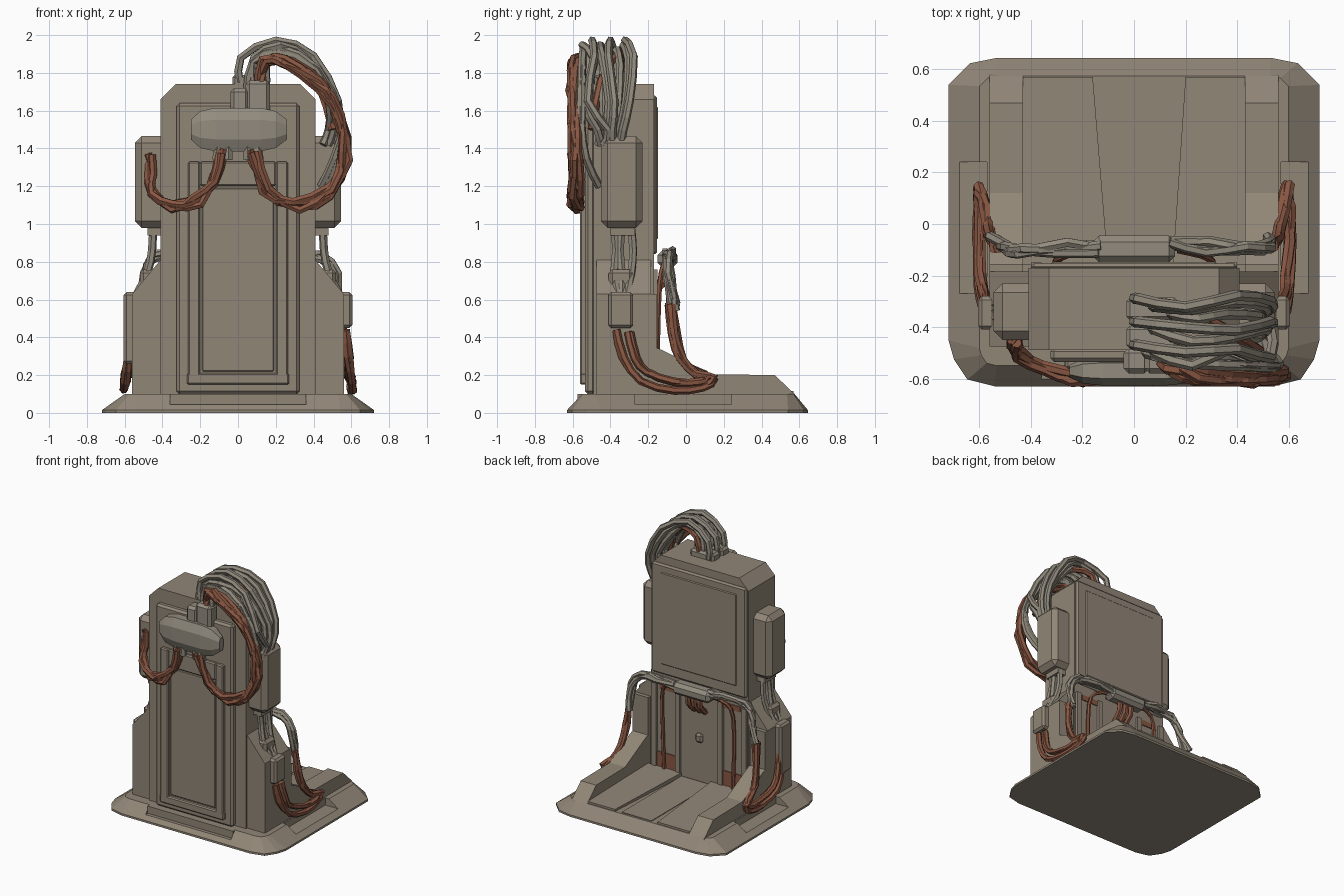
import bpy, bmesh, random
from mathutils import Vector

if "Cube" in bpy.data.objects:
    bpy.data.objects.remove(bpy.data.objects["Cube"])

random.seed(4)


def material(name, col):
    m = bpy.data.materials.new(name)
    m.diffuse_color = (*col, 1)
    m.use_nodes = True
    m.node_tree.nodes["Principled BSDF"].inputs["Base Color"].default_value = m.diffuse_color
    return m


TAUPE = material("taupe_metal", (0.285, 0.24, 0.185))
GREY = material("grey_sleeve", (0.29, 0.26, 0.21))
RUST = material("rust_cable", (0.25, 0.095, 0.055))


def add(name, bm, mat):
    bmesh.ops.recalc_face_normals(bm, faces=bm.faces)
    me = bpy.data.meshes.new(name)
    bm.to_mesh(me)
    bm.free()
    me.materials.append(mat)
    ob = bpy.data.objects.new(name, me)
    bpy.context.collection.objects.link(ob)
    return ob


def loft(name, rings, mat=TAUPE):
    bm = bmesh.new()
    vs = [[bm.verts.new(p) for p in r] for r in rings]
    n = len(vs[0])
    for a, b in zip(vs, vs[1:]):
        for i in range(n):
            bm.faces.new((a[i], a[(i + 1) % n], b[(i + 1) % n], b[i]))
    bm.faces.new(vs[0])
    bm.faces.new(vs[-1])
    return add(name, bm, mat)


def box(name, x, y, z, mat=TAUPE, bevel=0.0):
    bm = bmesh.new()
    bmesh.ops.create_cube(bm, size=1)
    for v in bm.verts:
        v.co = [(a + b) / 2 + c * abs(b - a) for (a, b), c in zip((x, y, z), v.co)]
    if bevel:
        bmesh.ops.bevel(bm, geom=bm.edges[:], offset=bevel, segments=1, affect='EDGES')
    return add(name, bm, mat)


def slab(name, half, y0, y1):
    """Symmetric front outline extruded along y."""
    pts = half + [(-x, z) for x, z in reversed(half)]
    return loft(name, [[(x, y, z) for x, z in pts] for y in (y0, y1)])


def spline_path(pts, steps=3):
    p = [pts[0]] + pts + [pts[-1]]
    out = []
    for a, b, c, d in zip(p, p[1:], p[2:], p[3:]):
        for k in range(steps):
            t = k / steps
            out.append(0.5 * (2 * b + (c - a) * t + (2 * a - 5 * b + 4 * c - d) * t * t
                              + (3 * b - a - 3 * c + d) * t ** 3))
    return out + [pts[-1]]


def cables(name, paths, r, mat):
    cu = bpy.data.curves.new(name, 'CURVE')
    cu.dimensions = '3D'
    cu.bevel_depth = r
    cu.bevel_resolution = 1
    cu.use_fill_caps = True
    for path in paths:
        pts = spline_path([Vector(p) for p in path], 2)
        sp = cu.splines.new('POLY')
        sp.points.add(len(pts) - 1)
        sp.use_smooth = False
        for q, co in zip(sp.points, pts):
            q.co = (*co, 1)
    tmp = bpy.data.objects.new(name + "_tmp", cu)
    bpy.context.collection.objects.link(tmp)
    me = bpy.data.meshes.new_from_object(tmp.evaluated_get(bpy.context.evaluated_depsgraph_get()))
    bpy.data.objects.remove(tmp)
    me.materials.clear()
    me.materials.append(mat)
    bpy.context.collection.objects.link(bpy.data.objects.new(name, me))


def bundle(path, n, spread):
    """n strands wandering around one path."""
    u = lambda: random.uniform(-spread, spread)
    return [[(x + u(), y + u(), z + u()) for x, y, z in path] for _ in range(n)]


def mirror(path, s):
    return [(s * x, y, z) for x, y, z in path]


# Base plate with sloped rim, side recesses and front recess
def outline(h, y0, y1, c, z):
    half = [(h - 1.7 * c, y0), (h - .7 * c, y0 + .25 * c), (h - .2 * c, y0 + c), (h, y0 + 1.7 * c),
            (h, y1 - c), (h - .8 * c, y1 - .2 * c), (h - 1.8 * c, y1)]
    return [(x, y, z) for x, y in half + [(-x, y) for x, y in reversed(half)]]


base = loft("base", [outline(.72, -.63, .645, .105, 0), outline(.72, -.63, .645, .105, .015),
                     outline(.6, -.55, .575, .04, .1)])
cuts = [box("cutter", (s * .57, s * .69), (-.27, .24), (.045, .3)) for s in (1, -1)]
cuts.append(box("cutter", (-.36, .36), (-.61, -.56), (.045, .3)))
for c in cuts:
    m = base.modifiers.new("recess", 'BOOLEAN')
    m.operation = 'DIFFERENCE'
    m.solver = 'EXACT'
    m.object = c
bpy.context.view_layer.update()
base.data = bpy.data.meshes.new_from_object(
    base.evaluated_get(bpy.context.evaluated_depsgraph_get()))
base.modifiers.clear()
for c in cuts:
    bpy.data.objects.remove(c)

# Floor panels and curbs behind the column
for s, x0, x1 in ((1, .15, .2), (-1, .1, .16)):
    foot = [(s * x0, -.16), (s * .43, -.16), (s * .43, .57), (s * x1, .57)]
    loft("floor_panel", [[(x, y, z + (.015 if y < 0 and z > .1 else 0)) for x, y in foot]
                         for z in (.08, .115)])
    prof = [(-.17, .08), (.585, .08), (.575, .1), (.47, .2), (.12, .205), (-.12, .33), (-.17, .35)]
    loft("curb", [[(s * x, y, z) for y, z in prof] for x in (.43, .56)])
box("floor_centre", (-.1, .15), (-.16, .56), (.08, .105))

# Column and wide lower housing
slab("column", [(.41, .08), (.41, 1.66), (.33, 1.74)], -.49, -.17)
slab("lower_housing", [(.56, .08), (.56, .63), (.41, .81)], -.475, -.185)
box("back_panel", (-.4, .4), (-.18, -.153), (.84, 1.68), TAUPE, .012)
box("back_inset", (-.32, .32), (-.16, -.147), (.92, 1.62), TAUPE, .006)

# Front door: stacked frame with a sunken centre
box("door", (-.325, .325), (-.535, -.48), (.1, 1.64), TAUPE, .015)
box("door_step", (-.36, .36), (-.575, -.48), (.045, .1))
for s in (1, -1):
    box("door_stile", (s * .2, s * .265), (-.562, -.52), (.18, 1.33), TAUPE, .008)
box("door_sill", (-.27, .27), (-.562, -.52), (.15, .21), TAUPE, .008)
box("door_lintel", (-.2, .2), (-.558, -.52), (1.2, 1.33), TAUPE, .008)
box("door_inset", (-.19, .19), (-.545, -.52), (.22, 1.19), TAUPE, .005)

# Alcove ribs with rust feet, posts and bolt
for s in (1, -1):
    box("alcove_post", (s * .43, s * .56), (-.2, -.155), (.1, .63))
    for x in (.18, .38):
        box("alcove_rib", (s * (x - .02), s * (x + .02)), (-.2, -.15), (.1, .76))
    box("alcove_panel", (s * .21, s * .35), (-.2, -.17), (.1, .74))
    box("rust_foot", (s * .2, s * .36), (-.175, -.163), (.11, .24), RUST)
    box("rust_head", (s * .2, s * .34), (-.175, -.163), (.72, .76), RUST)
box("alcove_door", (-.13, .13), (-.2, -.172), (.14, .68), TAUPE, .01)
box("bolt", (-.03, .03), (-.18, -.145), (.4, .47), TAUPE, .015)

# Side boxes, sleeves and lower sockets
for s in (1, -1):
    box("side_box", (s * .36, s * .545), (-.45, -.23), (.98, 1.465), TAUPE, .035)
    lo = .45 if s > 0 else .26
    box("side_plate", (s * .53, s * .605), (-.41, -.28), (lo, .64), TAUPE, .015)
    box("side_socket", (s * .4, s * .52), (-.41, -.28), (.62, .76), TAUPE, .02)
    box("box_neck", (s * .4, s * .48), (-.4, -.27), (.94, 1.0))
    cables("side_sleeves", [mirror([(.45, y, .98), (.455, y + d, .86), (.48, y, .74),
                                    (.54, y * .5 - .17, .62)], s)
                            for y, d in ((-.38, .01), (-.34, -.01), (-.29, .01))], .022, GREY)

    # Looping cables beside the base, rising to the central coupler
    for d in (0, 1):   # outer and inner turn of the loop
        loop = [(.575, -.36 + .06 * d, .43), (.585, -.33 + .06 * d, .3), (.595, -.24 + .04 * d, .16 + .05 * d),
                (.605, -.06, .12 + .05 * d), (.6, .09 - .02 * d, .14 + .03 * d),
                (.595, .145 - .03 * d, .185), (.58, .06, .21), (.565, -.02 - .01 * d, .28),
                (.55, -.055 - .02 * d, .42), (.535, -.075 - .01 * d, .58)]
        cables("loop_cables", bundle(mirror(loop, s), 2, .01), .021, RUST)
    rise = [(.54, -.07, .56), (.51, -.09, .72), (.43, -.1, .83), (.28, -.09, .85), (.12, -.09, .83)]
    cables("rising_sleeves", bundle(mirror(rise, s), 4, .024), .02, GREY)
    # Inner cables beside the ribs
    cables("alcove_cable", [mirror([(.17, -.1, .81), (.26, -.12, .78), (.3, -.14, .68),
                                    (.3, -.15, .4), (.29, -.15, .12)], s)], .014, RUST)
box("central_coupler", (-.16, .16), (-.15, -.045), (.77, .86), GREY, .025)
cables("coupler_tails", [[(x, -.1, .78), (x, -.1, .71), (x * .9, -.17, .64)]
                         for x in (-.05, 0, .05)], .02, RUST)

# Front coupler: rounded horizontal capsule with stubs
rings = []
for x, k in ((-.25, .45), (-.2, .85), (-.12, 1), (.12, 1), (.2, .85), (.26, .45)):
    rings.append([(x, -.572 + .055 * k * a, 1.5 + .115 * k * b) for a, b in
                  ((-1, -.45), (-1, .45), (-.5, 1), (.6, 1), (1, .5), (1, -.5), (.6, -1), (-.5, -1))])
loft("front_coupler", rings, GREY)
for x in (-.1, -.05, .05, .1):
    cables("coupler_stub", [[(x, -.58, 1.45), (x * 1.05, -.585, 1.39), (x * 1.1, -.585, 1.34)]], .027, GREY)
box("top_connector", (-.04, .06), (-.58, -.48), (1.57, 1.72), GREY, .02)
box("top_connector", (.04, .17), (-.58, -.48), (1.58, 1.76), GREY, .02)
for y in (-.33, -.44):
    box("roof_connector", (-.03, .17), (y - .045, y + .045), (1.72, 1.79), GREY, .015)

# Overhead arch of grey sleeves, landing on the side box
arch = []
for i in range(9):
    y = -.29 - .03 * i
    x = .01 + .07 * (i % 3)
    w = .025 * (i % 3)
    j = [random.uniform(-.03, .03) for _ in range(4)]
    low = y * .5 - .2
    arch.append([(x, y, 1.75), (x + .005, y, 1.88), (.2 + w, y - .02 + j[0], 1.972 - w),
                 (.4 - w, y - .01 + j[1], 1.89 - w), (.53 - w, y - .02 + j[2], 1.65),
                 (.53 - w, low + j[3], 1.5), (.5 - w, low, 1.42)])
for i in range(3):   # strands following the rust loop down the side
    arch.append([(.05 + .04 * i, -.5, 1.72), (.08, -.51, 1.86), (.22, -.54, 1.93 - .02 * i),
                 (.42, -.55, 1.82), (.55, -.555, 1.55), (.55 - .02 * i, -.53, 1.35),
                 (.48 - .02 * i, -.46, 1.2)])
cables("arch_sleeves", arch, .022, GREY)

# Big rust loop on the right and the short one on the left
big = [(.12, -.53, 1.74), (.14, -.55, 1.85), (.26, -.59, 1.87), (.44, -.6, 1.73), (.54, -.595, 1.55),
       (.57, -.59, 1.36), (.49, -.585, 1.17), (.31, -.58, 1.1), (.15, -.59, 1.18), (.085, -.59, 1.38)]
small = [(-.08, -.59, 1.38), (-.12, -.595, 1.23), (-.22, -.59, 1.125), (-.34, -.56, 1.1),
         (-.44, -.51, 1.15), (-.455, -.47, 1.26), (-.465, -.44, 1.37)]
cables("big_loop", bundle(big, 6, .027), .022, RUST)
cables("small_loop", bundle(small, 5, .024), .021, RUST)
cables("rear_rust_cable", [[(.1, -.31, 1.76), (.13, -.31, 1.88), (.27, -.36, 1.9), (.42, -.45, 1.76),
                            (.5, -.5, 1.5)]], .022, RUST)
